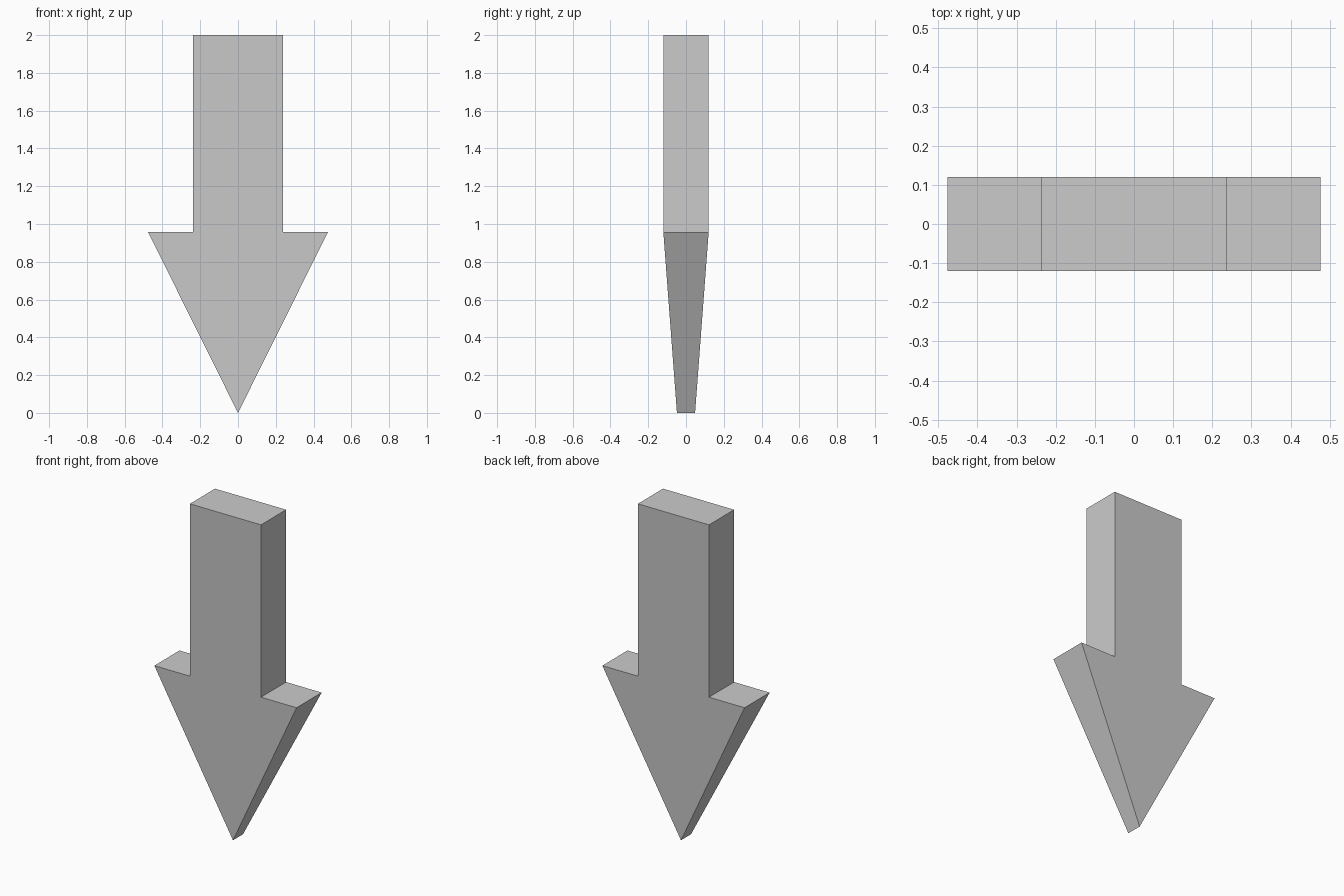
import bpy
import bmesh

cube = bpy.data.objects.get("Cube")
if cube:
    bpy.data.objects.remove(cube, do_unlink=True)

NECK, TOP = 0.957, 2.0
DEPTH, TIP_DEPTH = 0.12, 0.048
SHAFT_HALF, HEAD_HALF = 0.238, 0.476

grey = bpy.data.materials.new("light_grey")
grey.use_nodes = True
colour = (0.6, 0.6, 0.6, 1.0)
grey.diffuse_color = colour
grey.node_tree.nodes["Principled BSDF"].inputs["Base Color"].default_value = colour


def extruded_profile(name, profile):
    """Front and back outlines from (x, z, half depth) points, joined by sides."""
    bm = bmesh.new()
    front = [bm.verts.new((x, -d, z)) for x, z, d in profile]
    back = [bm.verts.new((x, d, z)) for x, z, d in profile]
    bm.faces.new(front)
    bm.faces.new(back[::-1])
    for i in range(len(profile)):
        j = (i + 1) % len(profile)
        bm.faces.new((front[j], front[i], back[i], back[j]))
    bmesh.ops.recalc_face_normals(bm, faces=bm.faces)
    mesh = bpy.data.meshes.new(name)
    bm.to_mesh(mesh)
    bm.free()
    mesh.materials.append(grey)
    bpy.context.collection.objects.link(bpy.data.objects.new(name, mesh))


# One solid arrow: triangular head thinning to its tip, then a square-cut shaft
extruded_profile("down_arrow", [
    (0, 0, TIP_DEPTH),
    (HEAD_HALF, NECK, DEPTH),
    (SHAFT_HALF, NECK, DEPTH),
    (SHAFT_HALF, TOP, DEPTH),
    (-SHAFT_HALF, TOP, DEPTH),
    (-SHAFT_HALF, NECK, DEPTH),
    (-HEAD_HALF, NECK, DEPTH),
])
